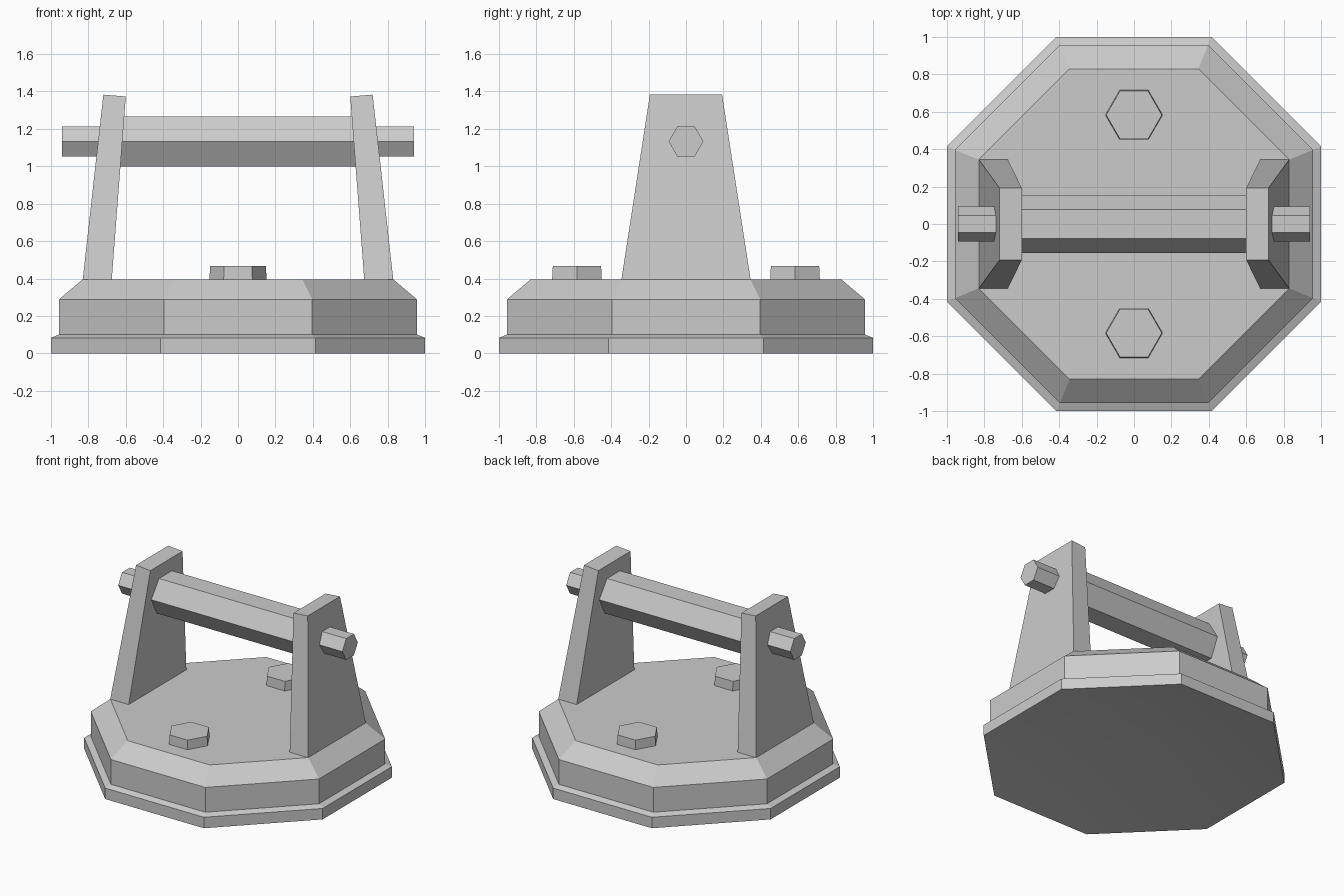
import bpy
import bmesh
from math import pi, cos, sin

if "Cube" in bpy.data.objects:
    bpy.data.objects.remove(bpy.data.objects["Cube"])


def make_mesh(name, verts, faces):
    mesh = bpy.data.meshes.new(name)
    mesh.from_pydata(verts, [], faces)
    mesh.update()
    obj = bpy.data.objects.new(name, mesh)
    bpy.context.collection.objects.link(obj)
    return obj


def loft(name, rings):
    """Skin equal-sized counter-clockwise rings from bottom to top and cap both ends."""
    n = len(rings[0])
    verts = [v for ring in rings for v in ring]
    faces = [tuple(reversed(range(n))), tuple(range(len(verts) - n, len(verts)))]
    for r in range(len(rings) - 1):
        for i in range(n):
            j = (i + 1) % n
            faces.append((r * n + i, r * n + j, (r + 1) * n + j, (r + 1) * n + i))
    return make_mesh(name, verts, faces)


def polygon(n, radius, z, turn=0.0):
    return [(radius * cos(turn + 2 * pi * i / n), radius * sin(turn + 2 * pi * i / n), z)
            for i in range(n)]


def hex_bar(name, radius, x0, x1, z):
    """Hexagonal bar along x with flat top and bottom."""
    return loft(name, [[(x, u, v + z) for u, v, _ in polygon(6, radius, 0)] for x in (x0, x1)])


# Stepped octagonal base: (distance to flat, height)
profile = [(1.0, 0.0), (1.0, 0.083), (0.957, 0.10), (0.957, 0.288), (0.83, 0.396)]
base = loft("base", [polygon(8, a / cos(pi / 8), z, pi / 8) for a, z in profile])

# Shallow hollow underside
bm = bmesh.new()
bm.from_mesh(base.data)
bm.faces.ensure_lookup_table()
fan = bmesh.ops.poke(bm, faces=[bm.faces[0]])
fan["verts"][0].co.z = 0.12
for f in fan["faces"]:
    f.smooth = True
bm.to_mesh(base.data)
bm.free()

# Hexagonal bolt heads on the base, very slightly tapered
for label, y in (("front", -0.583), ("back", 0.583)):
    bolt = loft(label + "_bolt", [polygon(6, 0.153, 0.396), polygon(6, 0.149, 0.467)])
    bolt.location.y = y

# Tapered leaning supports, mirrored to both sides
support = loft("supports", [
    [(0.675, -0.345, 0.396), (0.83, -0.345, 0.396), (0.83, 0.345, 0.396), (0.675, 0.345, 0.396)],
    [(0.60, -0.193, 1.373), (0.72, -0.193, 1.383), (0.72, 0.193, 1.383), (0.60, 0.193, 1.373)],
])
support.modifiers.new("Mirror", 'MIRROR')

# Crossbar and its end pins
hex_bar("crossbar", 0.155, -0.63, 0.63, 1.133)
pin = hex_bar("end_pins", 0.093, 0.735, 0.94, 1.133)
pin.modifiers.new("Mirror", 'MIRROR')
